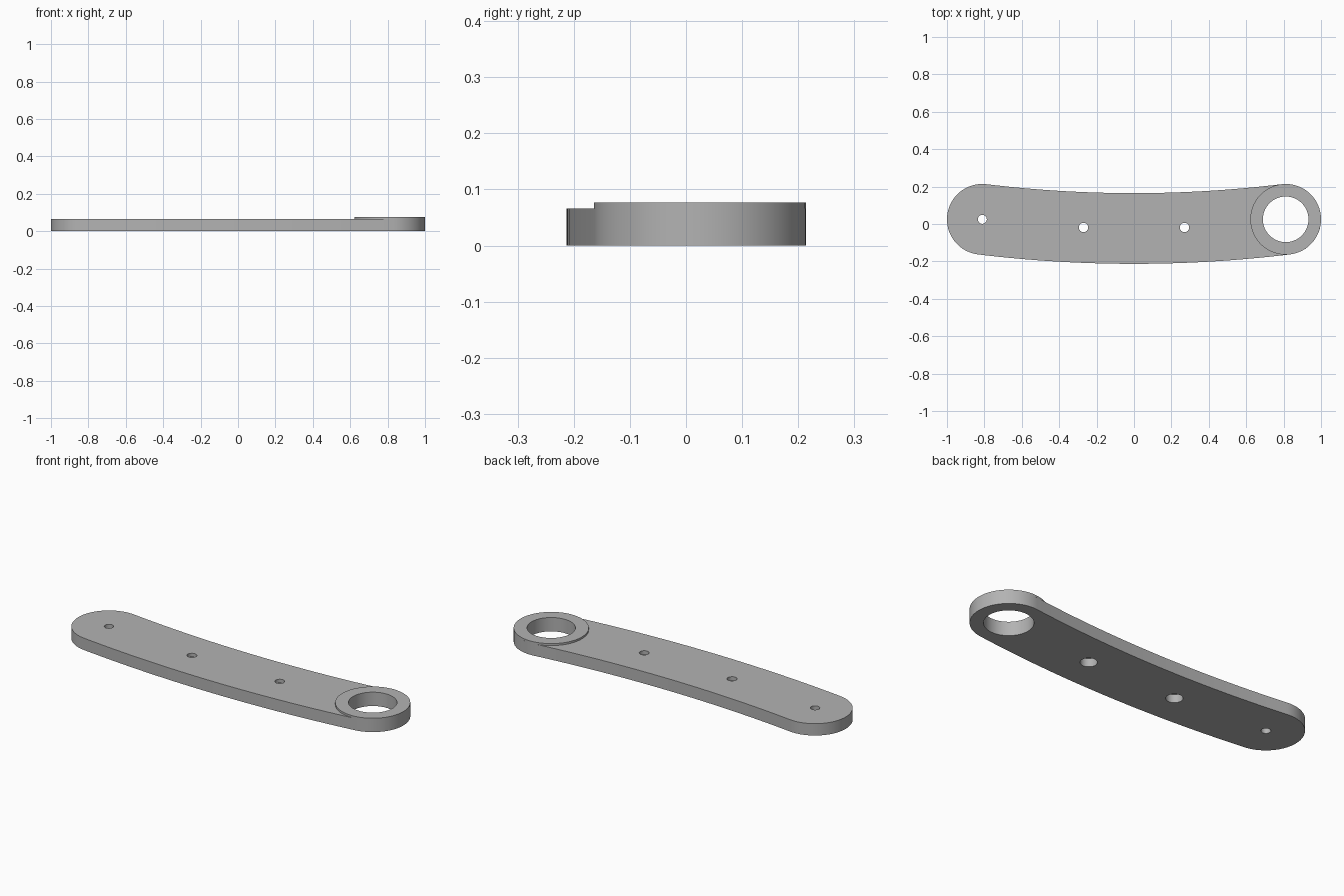
import bpy, bmesh, math

cube = bpy.data.objects.get("Cube")
if cube:
    bpy.data.objects.remove(cube, do_unlink=True)

END_X, END_Y, MID_Y, R = 0.811, 0.025, -0.024, 0.189
PLATE_H, COLLAR_H = 0.066, 0.077
SAG = END_Y - MID_Y
ARC_R = END_X ** 2 / (2 * SAG) + SAG / 2      # radius of the curved centreline
ARC_Y = MID_Y + ARC_R

grey = bpy.data.materials.new("plain_grey")
grey.use_nodes = True
colour = (0.45, 0.45, 0.45, 1)
grey.diffuse_color = colour
grey.node_tree.nodes["Principled BSDF"].inputs["Base Color"].default_value = colour


def prism(name, points, z0, z1):
    """Extrude a closed outline from z0 to z1."""
    bm = bmesh.new()
    face = bm.faces.new([bm.verts.new((x, y, z0)) for x, y in points])
    top = bmesh.ops.extrude_face_region(bm, geom=[face])["geom"]
    verts = [v for v in top if isinstance(v, bmesh.types.BMVert)]
    bmesh.ops.translate(bm, verts=verts, vec=(0, 0, z1 - z0))
    bmesh.ops.recalc_face_normals(bm, faces=bm.faces)
    mesh = bpy.data.meshes.new(name)
    bm.to_mesh(mesh)
    bm.free()
    obj = bpy.data.objects.new(name, mesh)
    mesh.materials.append(grey)
    bpy.context.collection.objects.link(obj)
    return obj


def arc(cx, cy, r, a0, a1, n):
    return [(cx + r * math.cos(a0 + (a1 - a0) * i / n),
             cy + r * math.sin(a0 + (a1 - a0) * i / n)) for i in range(n)]


def disc(name, x, y, r, z0, z1, n=32):
    return prism(name, arc(x, y, r, 0, math.tau, n), z0, z1)


def activate(obj):
    bpy.ops.object.select_all(action="DESELECT")
    obj.select_set(True)
    bpy.context.view_layer.objects.active = obj


def cut(obj, x, y, r, z0=-0.1, z1=0.2, n=32):
    """Drill a round hole, then drop the cutter."""
    tool = disc("hole_cutter", x, y, r, z0, z1, n)
    mod = obj.modifiers.new("hole", "BOOLEAN")
    mod.operation, mod.solver, mod.object = "DIFFERENCE", "EXACT", tool
    activate(obj)
    bpy.ops.object.modifier_apply(modifier=mod.name)
    bpy.data.objects.remove(tool, do_unlink=True)


# Curved arm: two long arcs joined by round ends
t = math.asin(END_X / ARC_R)
down = -math.pi / 2
outline = (arc(0, ARC_Y, ARC_R + R, down - t, down + t, 32)
           + arc(END_X, END_Y, R, down + t, down + t + math.pi, 40)
           + arc(0, ARC_Y, ARC_R - R, down + t, down - t, 32)
           + arc(-END_X, END_Y, R, math.pi / 2 - t, math.pi * 1.5 - t, 40))
arm = prism("curved_arm", outline, 0, PLATE_H)

# Raised collar around the large bore
collar = disc("bore_collar", END_X, END_Y, R, PLATE_H, COLLAR_H, 80)
for part in (arm, collar):
    cut(part, END_X, END_Y, 0.122, n=64)

# Small pivot hole, and two screw holes counterbored from below
cut(arm, -END_X, END_Y, 0.024)
for side in (-1, 1):
    x = side * 0.27
    y = ARC_Y - math.sqrt(ARC_R ** 2 - x * x)
    cut(arm, x, y, 0.025)
    cut(arm, x, y, 0.042, z1=0.045)

for part in (arm, collar):
    activate(part)
    bpy.ops.object.shade_smooth_by_angle(angle=math.radians(30))
